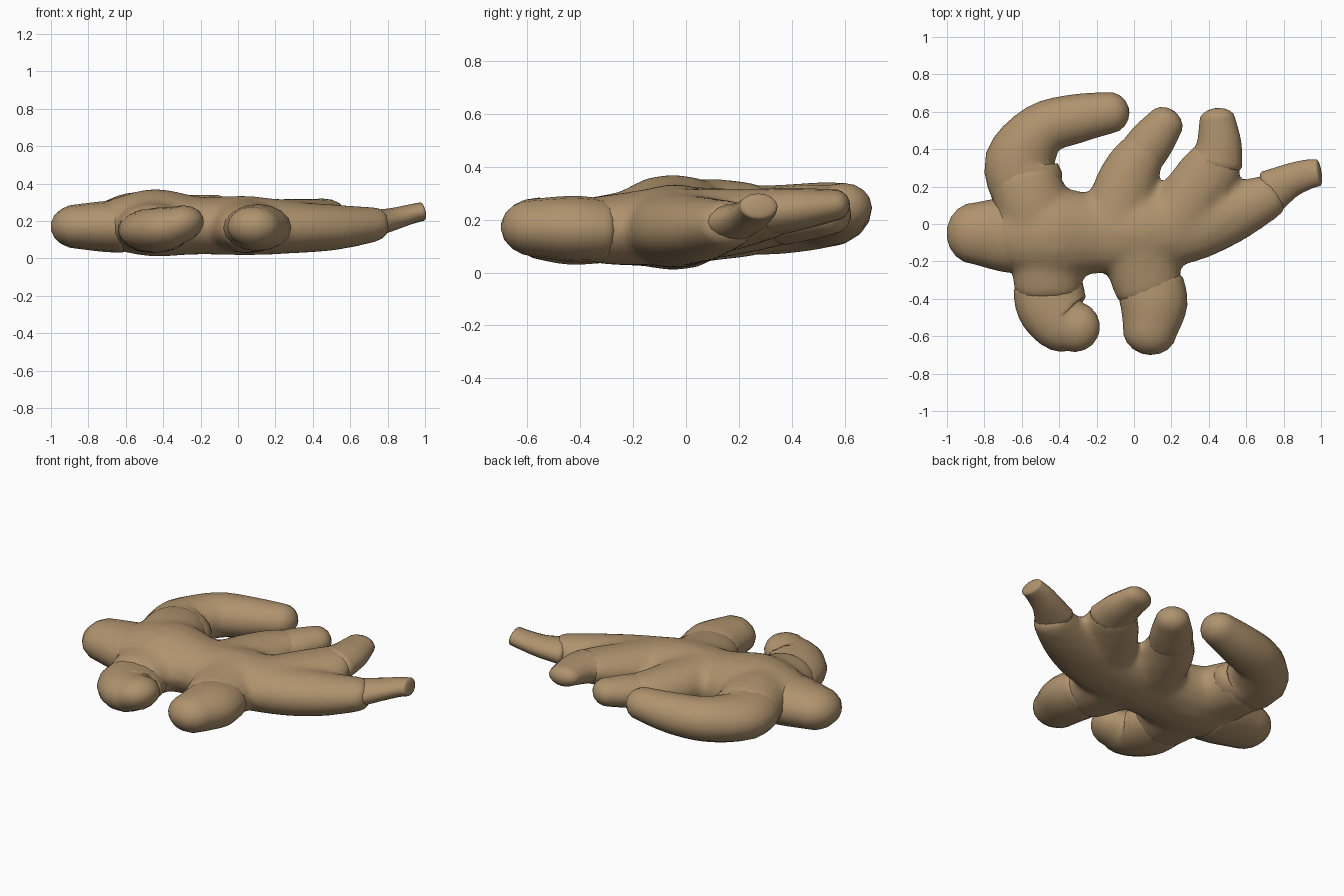
import bpy, bmesh, math
from mathutils import Vector

skin = bpy.data.materials.new("root_skin")
skin.diffuse_color = (0.43, 0.29, 0.155, 1)
SIDES = 16


def spline(p, t):
    """Catmull-Rom sample of (x, y, z, half width, half height) rows."""
    i = min(int(t), len(p) - 2)
    u = t - i
    a, b, c, d = p[max(i - 1, 0)], p[i], p[i + 1], p[min(i + 2, len(p) - 1)]
    return [0.5 * (2 * B + (C - A) * u + (2 * A - 5 * B + 4 * C - D) * u * u
            + (3 * B - A - 3 * C + D) * u ** 3) for A, B, C, D in zip(a, b, c, d)]


def add_lobe(bm, pts, cap0, cap1):
    """Elliptical tube along a path, with rounded ends of length cap0 / cap1."""
    n = (len(pts) - 1) * 4
    rows = [spline(pts, i / 4) for i in range(n + 1)]
    pos = [Vector(r[:3]) for r in rows]
    tan = [(pos[min(i + 1, n)] - pos[max(i - 1, 0)]).normalized() for i in range(n + 1)]
    rings = []
    angs = (80, 60, 40, 20)
    for a in angs:
        a = math.radians(a)
        rings.append((pos[0] - tan[0] * cap0 * math.sin(a), tan[0], rows[0], math.cos(a)))
    rings += [(pos[i], tan[i], rows[i], 1) for i in range(n + 1)]
    for a in reversed(angs):
        a = math.radians(a)
        rings.append((pos[n] + tan[n] * cap1 * math.sin(a), tan[n], rows[n], math.cos(a)))
    loops = []
    for c, t, r, s in rings:
        side = t.cross(Vector((0, 0, 1))).normalized()
        up = side.cross(t)
        loops.append([bm.verts.new(c + side * r[3] * s * math.cos(k * math.tau / SIDES)
                                   + up * r[4] * s * math.sin(k * math.tau / SIDES))
                      for k in range(SIDES)])
    for l0, l1 in zip(loops, loops[1:]):
        for k in range(SIDES):
            j = (k + 1) % SIDES
            bm.faces.new((l0[k], l0[j], l1[j], l1[k]))
    bm.faces.new(loops[0][::-1])
    bm.faces.new(loops[-1])


def make(name, lobes, fuse=False):
    bm = bmesh.new()
    for lobe in lobes:
        add_lobe(bm, *lobe)
    bmesh.ops.recalc_face_normals(bm, faces=bm.faces)
    me = bpy.data.meshes.new(name)
    bm.to_mesh(me)
    bm.free()
    me.materials.append(skin)
    ob = bpy.data.objects.new(name, me)
    bpy.context.collection.objects.link(ob)
    if fuse:
        rm = ob.modifiers.new("fuse", 'REMESH')
        rm.mode, rm.voxel_size, rm.use_smooth_shade = 'VOXEL', 0.022, True
        sm = ob.modifiers.new("soften", 'SMOOTH')
        sm.factor, sm.iterations = 0.5, 10
    for f in me.polygons:
        f.use_smooth = True
    return ob


# Fused body: main stem plus the stubs of every branch
stem = [(-0.66, -0.05, 0.18, 0.20, 0.14), (-0.45, -0.05, 0.19, 0.25, 0.183),
        (-0.2, -0.05, 0.175, 0.215, 0.155), (0.05, -0.04, 0.175, 0.215, 0.16),
        (0.3, -0.01, 0.165, 0.195, 0.14), (0.5, 0.05, 0.165, 0.165, 0.125),
        (0.66, 0.12, 0.175, 0.135, 0.105), (0.75, 0.165, 0.185, 0.115, 0.09)]
curl_stub = [(-0.50, -0.05, 0.19, 0.19, 0.16), (-0.55, 0.12, 0.2, 0.2, 0.155),
             (-0.59, 0.25, 0.2, 0.19, 0.14)]
mid_stub = [(-0.12, -0.05, 0.18, 0.17, 0.15), (-0.06, 0.16, 0.19, 0.17, 0.13),
            (0.0, 0.31, 0.2, 0.15, 0.11), (0.07, 0.41, 0.21, 0.12, 0.09)]
back_stub = [(0.2, -0.02, 0.18, 0.17, 0.14), (0.32, 0.16, 0.2, 0.17, 0.12),
             (0.41, 0.29, 0.22, 0.16, 0.10), (0.44, 0.35, 0.23, 0.145, 0.09)]
left_stub = [(-0.45, -0.05, 0.18, 0.21, 0.16), (-0.46, -0.25, 0.165, 0.195, 0.14),
             (-0.46, -0.36, 0.16, 0.18, 0.125)]
front_stub = [(0.03, -0.05, 0.18, 0.21, 0.15), (0.05, -0.22, 0.165, 0.2, 0.14),
              (0.08, -0.36, 0.16, 0.18, 0.125)]
make("root_body", [(stem, 0.1, 0.04), (curl_stub, 0.1, 0.08), (mid_stub, 0.1, 0.05),
                   (back_stub, 0.1, 0.06), (left_stub, 0.1, 0.06),
                   (front_stub, 0.1, 0.06)], fuse=True)

# Knobs and fingers grown on at each joint
make("left_knob", [([(-0.62, -0.06, 0.17, 0.205, 0.14), (-0.72, -0.055, 0.17, 0.195, 0.135),
                     (-0.85, -0.05, 0.17, 0.165, 0.12)], 0.05, 0.152)])
make("curled_finger", [([(-0.57, 0.2, 0.2, 0.2, 0.13), (-0.605, 0.34, 0.2, 0.19, 0.13),
                         (-0.49, 0.505, 0.215, 0.145, 0.125),
                         (-0.3, 0.565, 0.225, 0.13, 0.115),
                         (-0.13, 0.595, 0.245, 0.11, 0.095)], 0.08, 0.105)])
make("middle_finger", [([(0.04, 0.37, 0.2, 0.125, 0.095), (0.1, 0.45, 0.21, 0.12, 0.09),
                         (0.165, 0.535, 0.22, 0.1, 0.08)], 0.05, 0.085)])
make("back_finger", [([(0.44, 0.33, 0.23, 0.14, 0.09), (0.455, 0.43, 0.24, 0.12, 0.08),
                       (0.445, 0.56, 0.255, 0.095, 0.06)], 0.05, 0.06)])
make("right_tip", [([(0.74, 0.18, 0.19, 0.115, 0.07), (0.83, 0.23, 0.21, 0.092, 0.06),
                     (0.92, 0.263, 0.235, 0.08, 0.053), (0.985, 0.275, 0.25, 0.072, 0.05)],
                    0.04, 0.015)])
make("front_left_finger", [([(-0.46, -0.33, 0.15, 0.185, 0.115), (-0.44, -0.43, 0.15, 0.19, 0.12),
                             (-0.38, -0.52, 0.16, 0.17, 0.115),
                             (-0.315, -0.55, 0.18, 0.135, 0.1)], 0.05, 0.135)])
make("front_finger", [([(0.09, -0.32, 0.16, 0.175, 0.12), (0.105, -0.43, 0.165, 0.18, 0.125),
                        (0.085, -0.57, 0.17, 0.145, 0.11)], 0.05, 0.13)])
